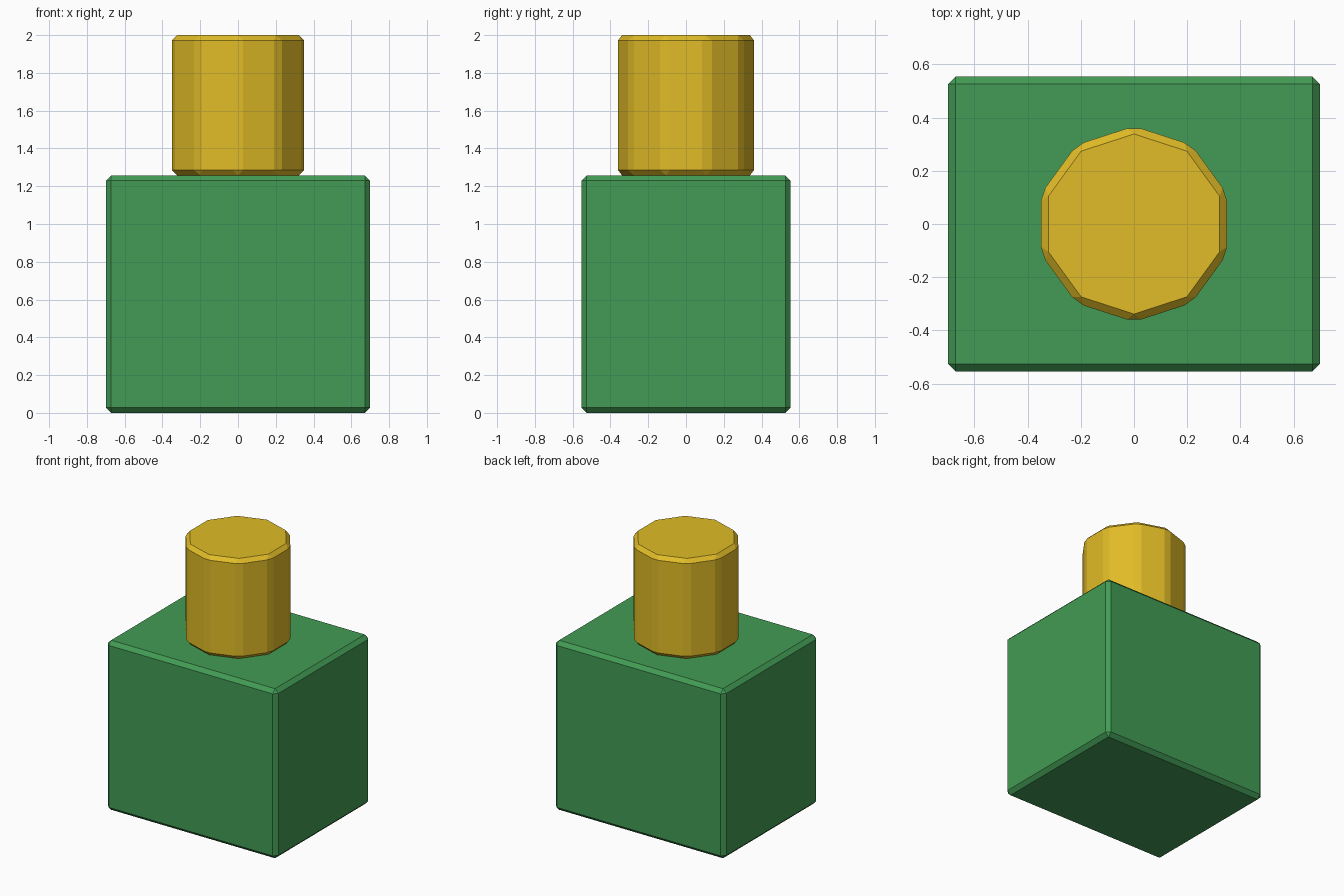
import bpy, math

if "Cube" in bpy.data.objects:
    bpy.data.objects.remove(bpy.data.objects["Cube"])

BEVEL = 0.028


def finish(name, color):
    """Name the active object, chamfer its edges and colour it."""
    ob = bpy.context.object
    ob.name = name
    bpy.ops.object.transform_apply(location=False, rotation=False, scale=True)
    mod = ob.modifiers.new("chamfer", 'BEVEL')
    mod.width = BEVEL
    mod.segments = 1
    mod.limit_method = 'ANGLE'
    mod.angle_limit = math.radians(30)
    mat = bpy.data.materials.new(name + "_colour")
    mat.diffuse_color = color
    mat.use_nodes = True
    mat.node_tree.nodes["Principled BSDF"].inputs["Base Color"].default_value = mat.diffuse_color
    ob.data.materials.append(mat)
    return ob


# Bottle body
BODY_H = 1.257
bpy.ops.mesh.primitive_cube_add(size=1, location=(0, 0, BODY_H / 2))
bpy.context.object.scale = (1.40, 1.108, BODY_H)
finish("bottle_body", (0.055, 0.33, 0.09, 1))

# Ten-sided cap resting on the body
CAP_H = 2.0 - BODY_H
bpy.ops.mesh.primitive_cylinder_add(vertices=10, radius=0.368, depth=CAP_H,
                                    location=(0, 0, BODY_H + CAP_H / 2))
finish("bottle_cap", (0.75, 0.5, 0.02, 1))
